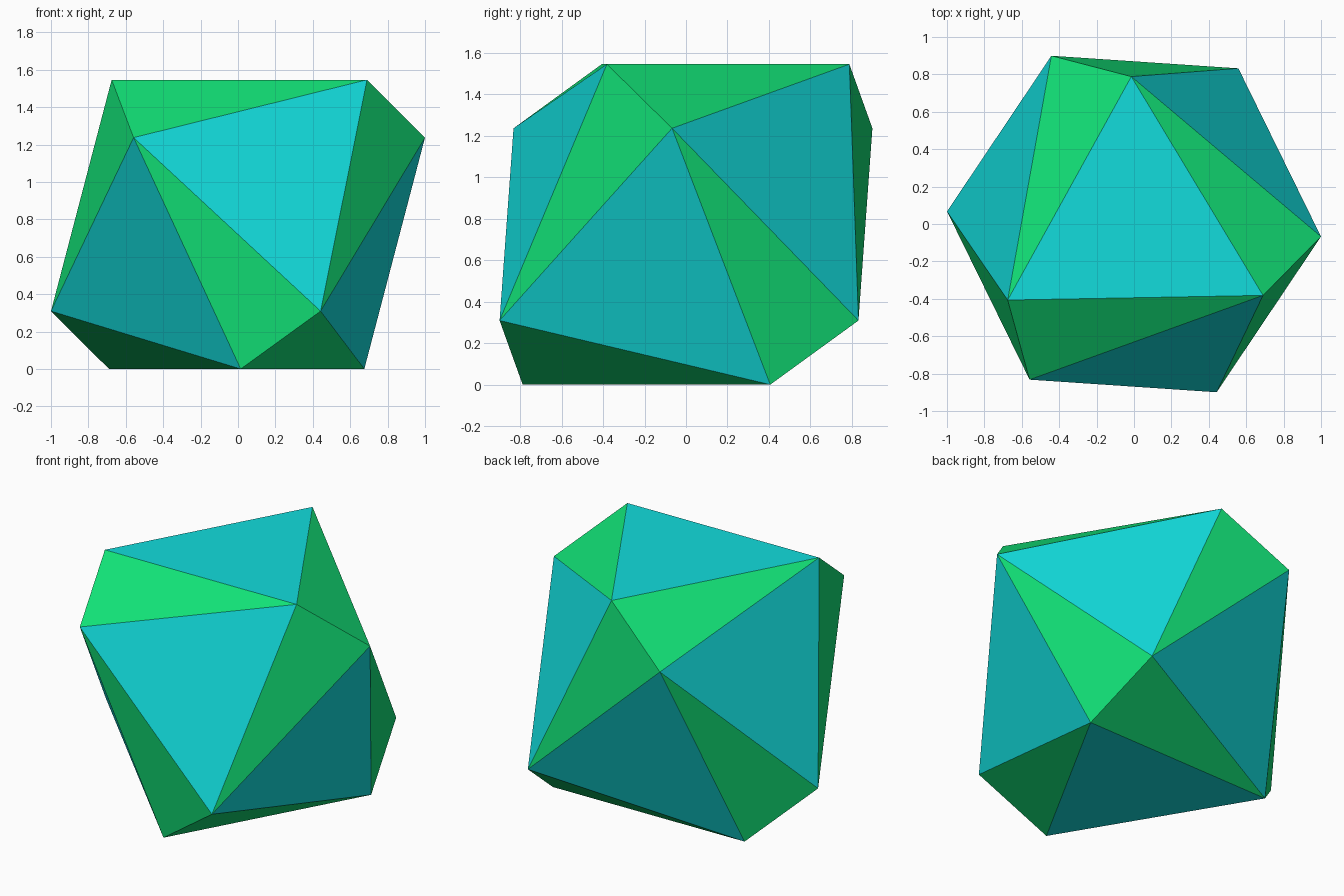
import bpy, bmesh
from math import sin, cos, radians, sqrt
from mathutils import Vector

if "Cube" in bpy.data.objects:
    bpy.data.objects.remove(bpy.data.objects["Cube"])

# Two-colour icosahedron resting on a face, with three-fold symmetry about z
A, B = 0.2678, 4 * 0.2678            # half short edge, half width of the solid
CAP_R = sqrt(2 / 3 * (A * A + B * B - A * B))
MID_R = sqrt(2 / 3 * (A * A + B * B + A * B))
CAP_Z, MID_Z = (A + B) / sqrt(3), (B - A) / sqrt(3)


def material(name, colour):
    m = bpy.data.materials.new(name)
    m.diffuse_color = (*colour, 1)
    m.use_nodes = True
    m.node_tree.nodes["Principled BSDF"].inputs["Base Color"].default_value = m.diffuse_color
    return m


def ring(radius, start, z):
    angles = [radians(start + 120 * k) for k in range(3)]
    return [Vector((radius * cos(a), radius * sin(a), z)) for a in angles]


# Upper half, then its point reflection, skinned by a convex hull
upper = ring(CAP_R, -28.95, CAP_Z) + ring(MID_R, -3.85, MID_Z)
bm = bmesh.new()
for p in upper:
    for v in (p, -p):
        bm.verts.new(v + Vector((0, 0, CAP_Z)))
bmesh.ops.convex_hull(bm, input=bm.verts[:])
bmesh.ops.recalc_face_normals(bm, faces=bm.faces[:])

# Equilateral faces are turquoise, narrow isosceles faces are green
for f in bm.faces:
    lengths = [e.calc_length() for e in f.edges]
    f.material_index = 0 if max(lengths) - min(lengths) < 0.1 else 1
    f.smooth = False

mesh = bpy.data.meshes.new("icosahedron")
bm.to_mesh(mesh)
bm.free()
mesh.materials.append(material("turquoise", (0.006, 0.72, 0.72)))
mesh.materials.append(material("emerald green", (0.006, 0.76, 0.185)))
bpy.context.collection.objects.link(bpy.data.objects.new("icosahedron", mesh))
